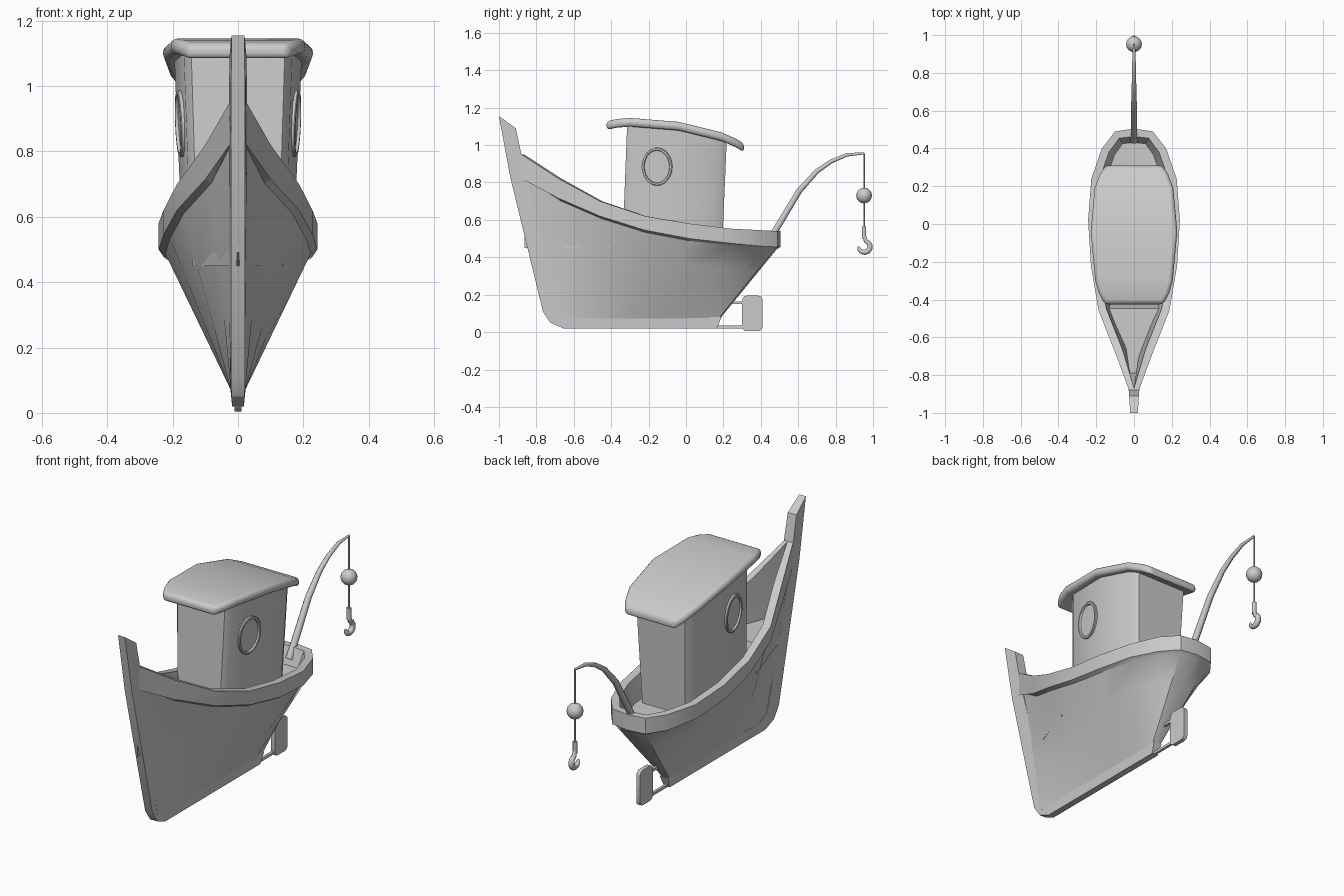
import bpy, bmesh, math
from mathutils import Matrix, Vector

if "Cube" in bpy.data.objects:
    bpy.data.objects.remove(bpy.data.objects["Cube"], do_unlink=True)

grey = bpy.data.materials.new("light grey")
grey.use_nodes = True
grey.diffuse_color = (0.6, 0.6, 0.6, 1)
grey.node_tree.nodes["Principled BSDF"].inputs["Base Color"].default_value = (0.6, 0.6, 0.6, 1)


def finish(name, bm, angle=30):
    bmesh.ops.recalc_face_normals(bm, faces=bm.faces)
    mesh = bpy.data.meshes.new(name)
    bm.to_mesh(mesh)
    bm.free()
    mesh.materials.append(grey)
    obj = bpy.data.objects.new(name, mesh)
    bpy.context.collection.objects.link(obj)
    bpy.ops.object.select_all(action="DESELECT")
    obj.select_set(True)
    bpy.context.view_layer.objects.active = obj
    bpy.ops.object.shade_smooth_by_angle(angle=math.radians(angle))
    return obj


def loft(name, rings, angle=30):
    """Skin closed rings of equal length and cap both ends."""
    bm = bmesh.new()
    rows = [[bm.verts.new(p) for p in ring] for ring in rings]
    n = len(rows[0])
    for a, b in zip(rows, rows[1:]):
        for i in range(n):
            j = (i + 1) % n
            bm.faces.new((a[i], a[j], b[j], b[i]))
    bm.faces.new(rows[0])
    bm.faces.new(rows[-1])
    return finish(name, bm, angle)


def mirrored(side):
    """Close a +x outline with its mirror image."""
    return side + [(-x, y, z) for x, y, z in reversed(side) if x > 1e-5]


def tube(name, path, radii, sides=8):
    """Tube along a (y, z) path lying in the centre plane."""
    rings = []
    for i, (y, z) in enumerate(path):
        a, b = path[max(i - 1, 0)], path[min(i + 1, len(path) - 1)]
        t = Vector((b[0] - a[0], b[1] - a[1])).normalized()
        ring = []
        for k in range(sides):
            ang = math.tau * (k + 0.5) / sides
            u, w = radii[i] * math.cos(ang), radii[i] * math.sin(ang)
            ring.append((u, y - t.y * w, z + t.x * w))
        rings.append(ring)
    return loft(name, rings, 50)


# Rail stations from bow to stern: half width, y, top z, bottom z
rail = [(.026, -.88, .95, .82), (.10, -.68, .82, .715), (.187, -.46, .70, .62),
        (.228, -.22, .62, .545), (.243, .02, .58, .50), (.226, .24, .553, .475),
        (.17, .40, .545, .46), (.10, .49, .54, .455), (0, .505, .54, .455)]


def inset(d):
    """Plan outline of the rail moved inward by d."""
    pts = []
    for i, (x, y, _, _) in enumerate(rail):
        a = rail[max(i - 1, 0)]
        b = rail[i + 1] if i + 1 < len(rail) else (-rail[-2][0], rail[-2][1])
        t = Vector((b[0] - a[0], b[1] - a[1])).normalized()
        last = i == len(rail) - 1
        pts.append((0 if last else max(x - t.y * d, .001), y + t.x * d))
    return pts


def row(d, heights):
    return [(x, y, z) for (x, y), z in zip(inset(d), heights)]


tops = [r[2] for r in rail]
lows = [r[3] for r in rail]
sheer = row(.02, [z - .012 for z in lows])
sheer[0] = (.022, -.85, lows[0])


def hull_row(f):
    """Section between the keel (f = 0) and the sheer line (f = 1)."""
    out = []
    for x, y, z in sheer:
        ky = -.72 + (y + .85) * .90 / 1.335
        kx = min(.022, x)
        out.append((kx + (x - kx) * f, ky + (y - ky) * f, .07 + (z - .07) * f))
    return out


# Hull, rail, inner bulwark and main deck in one skin
hull_rows = [hull_row(f) for f in (0, .35, .7, 1)]
hull_rows += [row(0, lows), row(0, tops), row(.042, tops), row(.075, [.45] * len(rail))]
loft("hull", [mirrored(r) for r in hull_rows])

# Raised foredeck with a sloping step
fore = row(.05, [.59] * len(rail))[:3]
foot = [(x, y + (.04 if i == 2 else 0), .45) for i, (x, y, z) in enumerate(fore)]
loft("foredeck", [mirrored(fore), mirrored(foot)])

# Stem post and keel: y, z, half width
keel = [(-1, 1.155, .02), (-.94, .83, .022), (-.765, .11, .022), (-.725, .05, .02),
        (-.655, .02, .018), (.165, .02, .018), (.19, .08, .024), (-.60, .08, .024),
        (-.66, .11, .024), (-.71, .29, .027), (-.845, .81, .028), (-.88, .95, .028),
        (-.91, 1.09, .026)]
loft("stem_and_keel", [[(s * w, y, z) for y, z, w in keel] for s in (-1, 1)])

# Wheelhouse, leaning aft and flaring upward
plan = [(.143, -.315), (.166, -.287), (.195, -.02), (.178, .17), (.148, .218)]
walls = mirrored([(x, y, 1.085 - .17 * y - .4 * y * y) for x, y in plan])
base = [(x * .86, y - .025, .45) for x, y, z in walls]
loft("wheelhouse", [base, walls], 35)

# Curved roof: half width, y, top z
roof = [(.155, -.425, 1.128), (.185, -.37, 1.139), (.205, -.30, 1.145), (.229, -.04, 1.124),
        (.208, .19, 1.068), (.18, .265, 1.035), (.15, .31, 1.008)]
bm = bmesh.new()
grid = [[[bm.verts.new((s * x, y, z - d)) for s in (-1, 1)] for d in (0, .046)] for x, y, z in roof]
for p, q in zip(grid, grid[1:]):
    for a, b, c, d in ((p[0][0], p[0][1], q[0][1], q[0][0]), (p[1][0], p[1][1], q[1][1], q[1][0]),
                       (p[0][0], p[1][0], q[1][0], q[0][0]), (p[0][1], p[1][1], q[1][1], q[0][1])):
        bm.faces.new((a, b, c, d))
for e in (grid[0], grid[-1]):
    bm.faces.new((e[0][0], e[0][1], e[1][1], e[1][0]))
roof_obj = finish("roof", bm, 40)
bevel = roof_obj.modifiers.new("rounded edge", "BEVEL")
bevel.width, bevel.segments = .018, 3
bevel.limit_method, bevel.angle_limit = "ANGLE", math.radians(50)

# Portholes: raised rim around a recessed pane
section = [(0, -.012), (0, .010), (.004, .013), (.013, .013), (.016, .004)]
for s, side in ((1, "left"), (-1, "right")):
    turn = Matrix.Rotation(math.radians(-6.3 * s), 4, "Z") @ Matrix.Rotation(math.radians(2.5 * s), 4, "Y")
    place = Matrix.Translation((.171 * s, -.155, .885)) @ turn
    rings = []
    for r, h in section:
        angles = [math.tau * k / 24 for k in range(24)]
        rings.append([place @ Vector((h * s, (.083 - r) * math.cos(a), (.102 - r) * math.sin(a)))
                      for a in angles])
    loft(side + "_porthole", rings)

# Rudder blade with rounded corners, and its two brackets
blade = []
for k in range(4):
    cy, cz = (.385, .27 + .055, .325, .385)[k], (.17, .17, .03, .03)[k]
    for a in (0, 30, 60, 90):
        ang = math.radians(a + 90 * k)
        blade.append((cy + .025 * math.cos(ang), cz + .025 * math.sin(ang)))
loft("rudder", [[(x, y, z) for y, z in blade] for x in (-.011, .011)])
tube("upper_bracket", [(.20, .157), (.32, .157)], [.01] * 2, 4)
tube("lower_bracket", [(.15, .027), (.32, .027)], [.01] * 2, 4)

# Crane boom, line, float and hook
boom = [(.44, .48), (.605, .755), (.70, .86), (.775, .912), (.86, .948), (.952, .956)]
tube("crane_boom", boom, [.019, .017, .014, .012, .010, .006])
tube("crane_line", [(.952, .956), (.952, .54)], [.004] * 2, 6)
bm = bmesh.new()
bmesh.ops.create_uvsphere(bm, u_segments=16, v_segments=10, radius=.042,
                          matrix=Matrix.Translation((0, .952, .73)))
finish("crane_ball", bm, 60)
tube("hook_shank", [(.952, .565), (.952, .50)], [.012] * 2)
curl = [(.952, .52)]
for k in range(9):
    a = math.radians(75 - 32 * k)
    curl.append((.953 + .031 * math.cos(a), .457 + .031 * math.sin(a)))
tube("hook", curl, [.010, .012, .014, .015, .016, .016, .015, .014, .011, .005])
